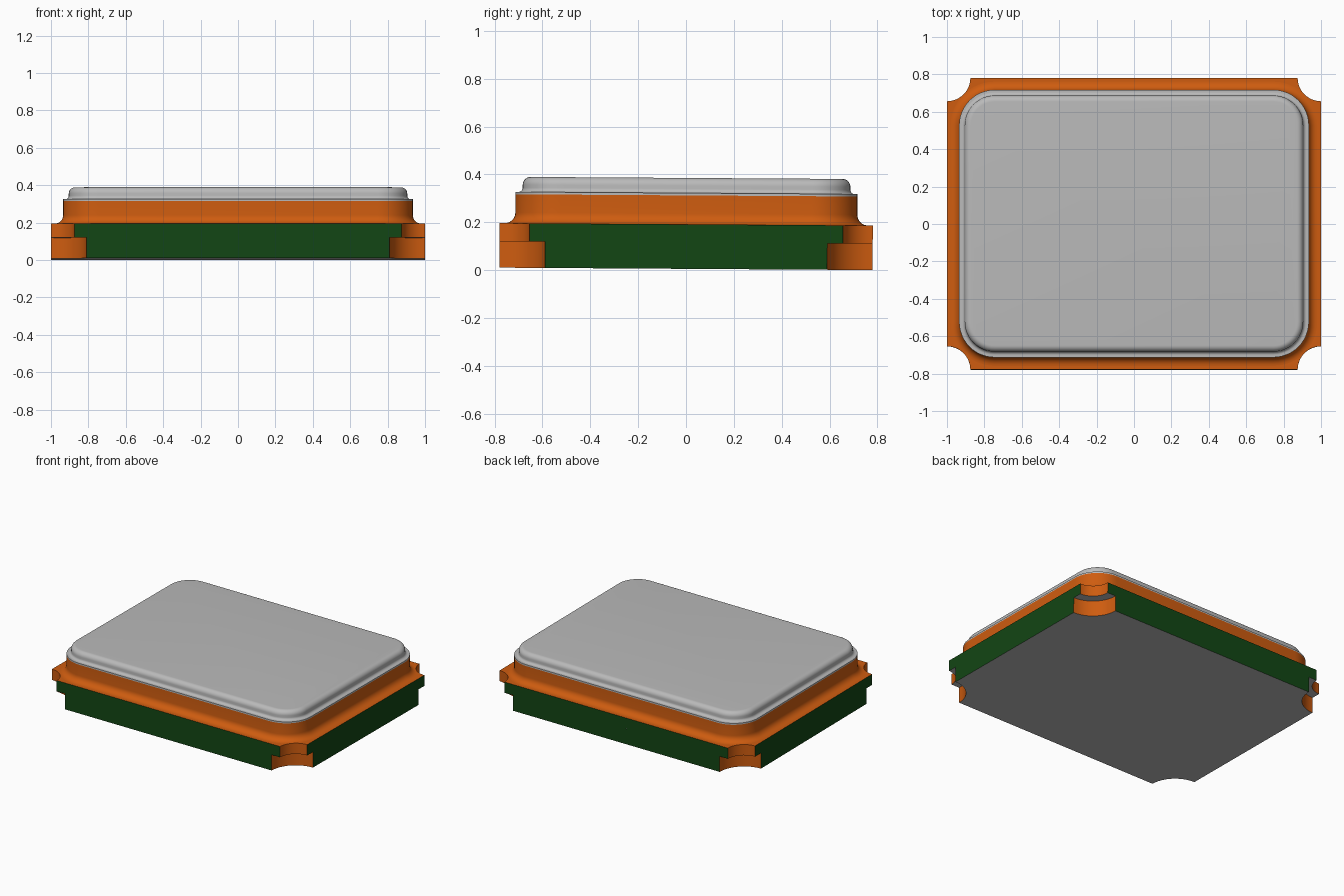
import bpy, bmesh, math
from mathutils import Matrix

if "Cube" in bpy.data.objects:
    bpy.data.objects.remove(bpy.data.objects["Cube"], do_unlink=True)

HX, HY = 1.0, 0.78          # half size of the ceramic base
STEPS = 12                  # segments per corner arc
TILT = Matrix.Translation((0, 0, 0.005)) @ Matrix.Rotation(-0.0064, 4, 'X')
CORNERS = [(1, 1), (-1, 1), (-1, -1), (1, -1)]


def material(name, rgb):
    m = bpy.data.materials.new(name)
    m.use_nodes = True
    col = (*rgb, 1)
    m.diffuse_color = col
    m.node_tree.nodes["Principled BSDF"].inputs["Base Color"].default_value = col
    return m


ORANGE = material("copper orange", (0.62, 0.108, 0.005))
GREEN = material("dark green", (0.006, 0.061, 0.007))
GREY = material("metal grey", (0.49, 0.49, 0.49))


def notched(r):
    """Rectangle with a quarter circle bitten out of each corner."""
    pts = []
    for k, (sx, sy) in enumerate(CORNERS):
        for i in range(STEPS + 1):
            a = math.radians(270 + 90 * k - 90 * i / STEPS)
            pts.append((sx * HX + r * math.cos(a), sy * HY + r * math.sin(a)))
    return pts


def rounded(inset):
    """Rounded rectangle offset inwards from the seal ring outline."""
    r, cx, cy = 0.19 - inset, 0.935 - 0.19, 0.715 - 0.19
    pts = []
    for k, (sx, sy) in enumerate(CORNERS):
        for i in range(STEPS + 1):
            a = math.radians(90 * k + 90 * i / STEPS)
            pts.append((sx * cx + r * math.cos(a), sy * cy + r * math.sin(a)))
    return pts


def loft(name, rings, mats, pick=None):
    """Skin a stack of (outline, z) rings and cap both ends."""
    bm = bmesh.new()
    loops = [[bm.verts.new((x, y, z)) for x, y in pts] for pts, z in rings]
    n = len(loops[0])
    for lo, hi in zip(loops, loops[1:]):
        flat = abs(lo[0].co.z - hi[0].co.z) < 1e-6
        for i in range(n):
            j = (i + 1) % n
            quad = bm.faces.new((lo[i], lo[j], hi[j], hi[i]))
            if quad.calc_area() < 1e-7 and flat:
                bm.faces.remove(quad)
    bm.faces.new(loops[0][::-1])
    bm.faces.new(loops[-1])
    bm.normal_update()
    if pick:
        for f in bm.faces:
            f.material_index = pick(f)
    bm.transform(TILT)
    me = bpy.data.meshes.new(name)
    bm.to_mesh(me)
    bm.free()
    for m in mats:
        me.materials.append(m)
    ob = bpy.data.objects.new(name, me)
    bpy.context.collection.objects.link(ob)
    bpy.ops.object.select_all(action='DESELECT')
    ob.select_set(True)
    bpy.context.view_layer.objects.active = ob
    bpy.ops.object.shade_smooth_by_angle(angle=math.radians(35))
    return ob


def base_colour(f):
    # plated top and corner notches, green flat sides, grey undersides
    if f.normal.z > 0.5:
        return 0
    if f.normal.z < -0.5:
        return 2
    return 1 if max(abs(f.normal.x), abs(f.normal.y)) > 0.9999 else 0


# Ceramic base with stepped corner notches
loft("ceramic_base",
     [(notched(0.19), 0), (notched(0.19), 0.11),
      (notched(0.125), 0.11), (notched(0.125), 0.186)],
     [ORANGE, GREEN, GREY], base_colour)

# Seal ring with a concave fillet at its foot
R = 0.045
quarter = [math.radians(90 * i / 8) for i in range(9)]
ring = [(rounded(-R * (1 - math.sin(t))), 0.186 + R * (1 - math.cos(t))) for t in quarter]
loft("seal_ring", ring + [(rounded(0), 0.307)], [ORANGE])

# Metal lid: thin flange, concave fillet, wall, rounded top edge
profile = [(0, 0.307), (0, 0.317), (0.012, 0.317)]
profile += [(0.012 + 0.018 * math.sin(t), 0.317 + 0.018 * (1 - math.cos(t))) for t in quarter[1:]]
profile += [(0.03 + 0.033 * (1 - math.cos(t)), 0.347 + 0.033 * math.sin(t)) for t in quarter]
loft("metal_lid", [(rounded(d), z) for d, z in profile], [GREY])
